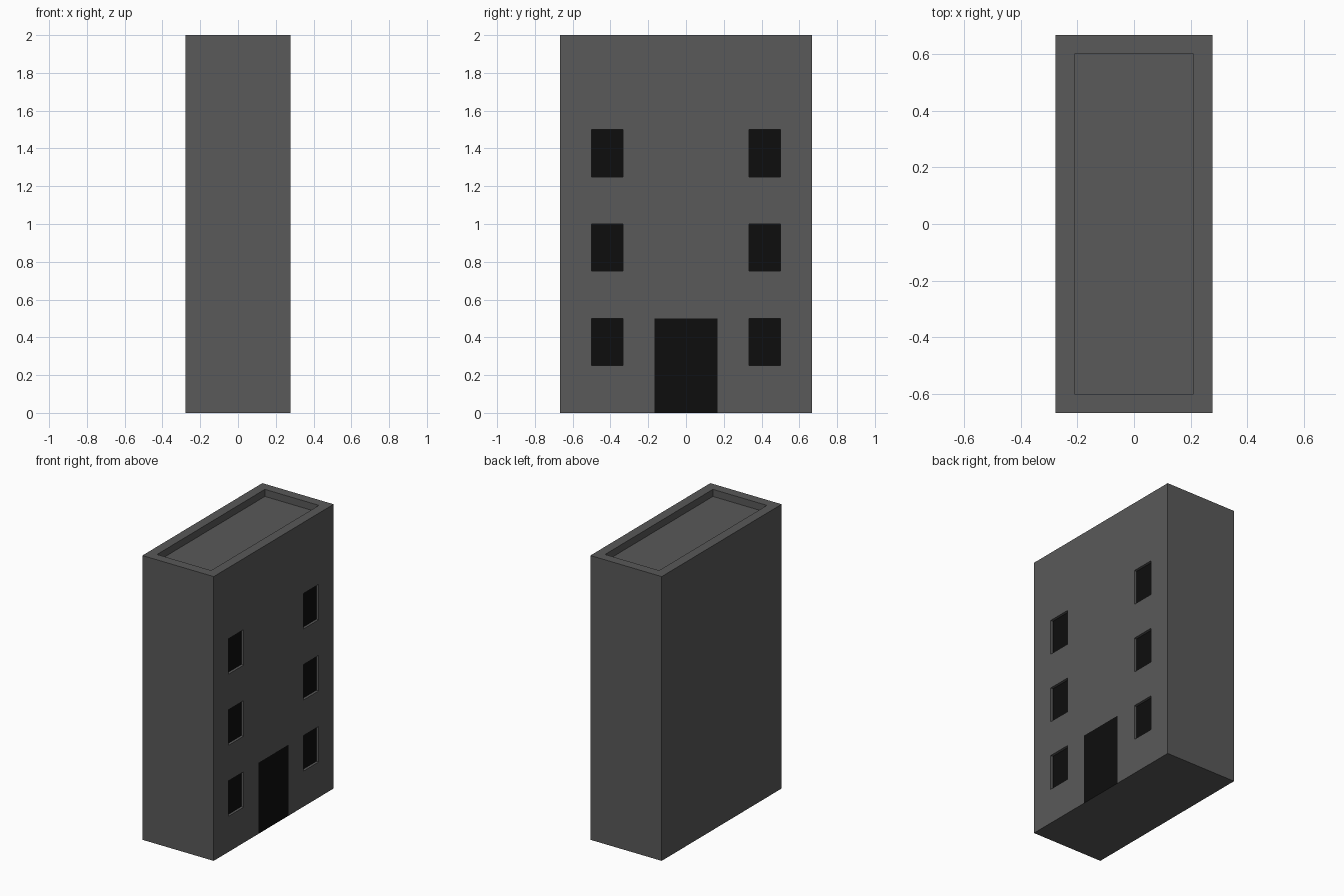
import bpy
import bmesh
from mathutils import Vector

default = bpy.data.objects.get("Cube")
if default:
    bpy.data.objects.remove(default, do_unlink=True)

WIDTH, LENGTH, HEIGHT = 0.555, 1.333, 2.0
RIM, ROOF_DEPTH, REVEAL = 0.095, 0.05, 0.018
WIN_Y = (1 / 3, 0.5)             # inner and outer jamb of each window
WIN_Z = (0.25, 0.75, 1.25)       # sill heights
WIN_H = 0.25
DOOR_Y, DOOR_H = 1 / 6, 0.5


def make_material(name, value):
    mat = bpy.data.materials.new(name)
    mat.use_nodes = True
    colour = (value, value, value, 1)
    mat.diffuse_color = colour
    mat.node_tree.nodes["Principled BSDF"].inputs["Base Color"].default_value = colour
    return mat


def facing(bm, direction):
    return [f for f in bm.faces if f.normal.dot(Vector(direction)) > 0.99]


# Main block
bm = bmesh.new()
bmesh.ops.create_cube(bm, size=1)
bmesh.ops.scale(bm, vec=(WIDTH, LENGTH, HEIGHT), verts=bm.verts)
bmesh.ops.translate(bm, vec=(0, 0, HEIGHT / 2), verts=bm.verts)
bm.normal_update()

# Sunken roof behind a parapet
roof = facing(bm, (0, 0, 1))
bmesh.ops.inset_region(bm, faces=roof, thickness=RIM)
bmesh.ops.inset_region(bm, faces=roof, thickness=0, depth=-ROOF_DEPTH)
bm.normal_update()


# Cut the facade along the edges of the openings
def cut_facade(point, normal):
    faces = [f for f in facing(bm, (1, 0, 0)) if f.calc_center_median().x > WIDTH / 2 - 0.001]
    edges = {e for f in faces for e in f.edges}
    verts = {v for f in faces for v in f.verts}
    bmesh.ops.bisect_plane(bm, geom=[*faces, *edges, *verts],
                           plane_co=point, plane_no=normal)
    bm.normal_update()


for y in (DOOR_Y, *WIN_Y):
    for side in (-1, 1):
        cut_facade((0, side * y, 0), (0, 1, 0))
for sill in WIN_Z:
    for z in (sill, sill + WIN_H):
        cut_facade((0, 0, z), (0, 0, 1))

# Recessed windows and flush door
windows = []
for face in facing(bm, (1, 0, 0)):
    c = face.calc_center_median()
    if c.x < WIDTH / 2 - 0.001:
        continue
    if WIN_Y[0] < abs(c.y) < WIN_Y[1] and any(s < c.z < s + WIN_H for s in WIN_Z):
        windows.append(face)
    elif abs(c.y) < DOOR_Y and c.z < DOOR_H:
        face.material_index = 1
bmesh.ops.inset_individual(bm, faces=windows, thickness=0, depth=-REVEAL)
for face in windows:
    face.material_index = 1
for face in bm.faces:
    if abs(face.normal.x) < 0.5:
        face.material_index = 0

mesh = bpy.data.meshes.new("building")
bm.to_mesh(mesh)
bm.free()
mesh.materials.append(make_material("wall grey", 0.1))
mesh.materials.append(make_material("opening black", 0.004))
building = bpy.data.objects.new("building", mesh)
bpy.context.collection.objects.link(building)
